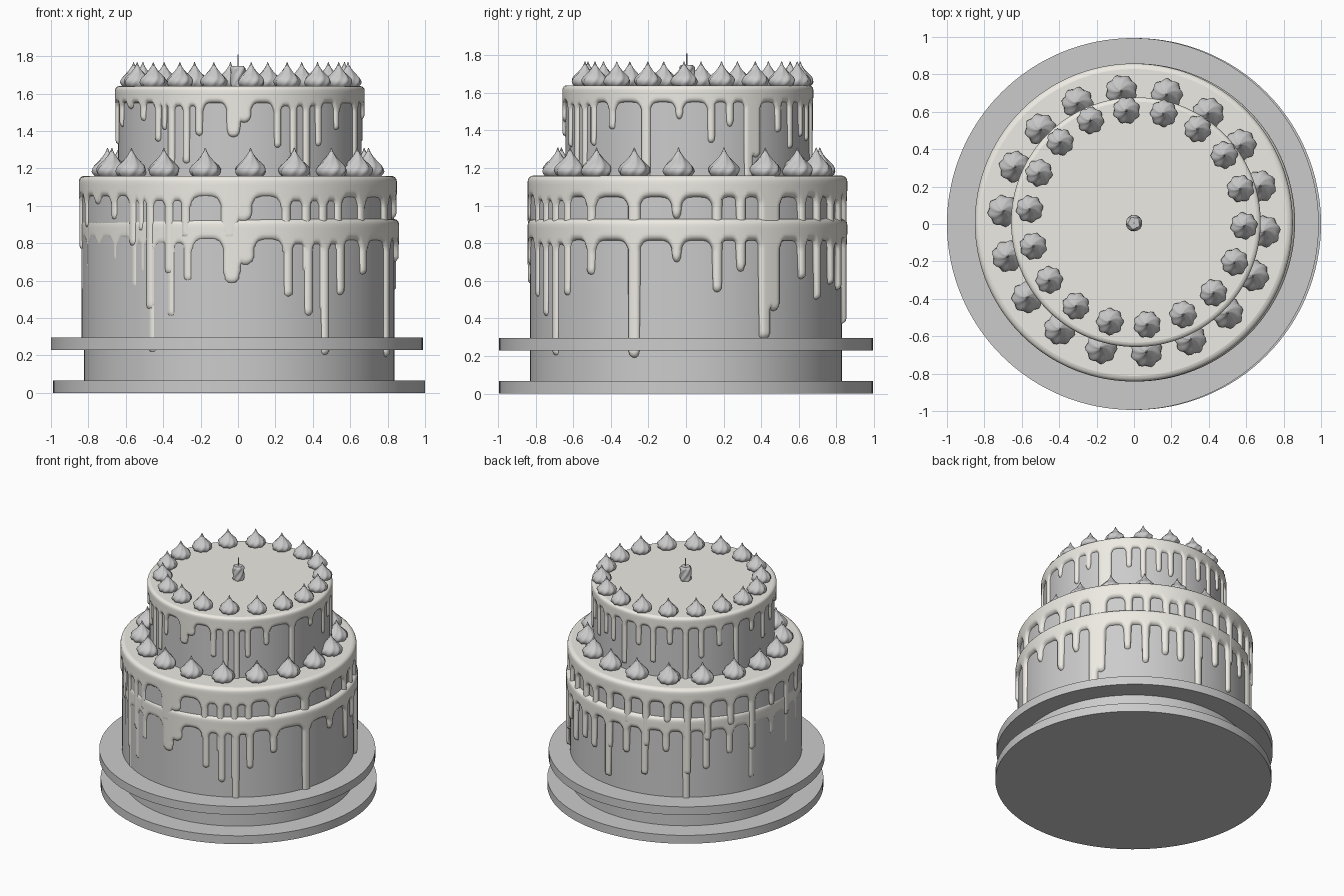
import bpy, bmesh, math
from math import sin, cos, pi, radians, sqrt

if "Cube" in bpy.data.objects:
    bpy.data.objects.remove(bpy.data.objects["Cube"])

cream = bpy.data.materials.new("cream_icing")
cream.diffuse_color = (0.85, 0.83, 0.77, 1)
cream.use_nodes = True
cream.node_tree.nodes["Principled BSDF"].inputs["Base Color"].default_value = cream.diffuse_color


def add_object(name, mesh, loc, scale=1.0):
    ob = bpy.data.objects.new(name, mesh)
    bpy.context.collection.objects.link(ob)
    ob.location = loc
    ob.scale = (scale,) * 3
    return ob


def cylinder(name, r, z0, z1, x=0.0, y=0.0, n=96):
    bpy.ops.mesh.primitive_cylinder_add(vertices=n, radius=r, depth=z1 - z0,
                                        location=(x, y, (z0 + z1) / 2))
    ob = bpy.context.object
    ob.name = name
    bpy.ops.object.shade_smooth_by_angle(angle=radians(35))
    return ob


def skin(name, rings, smooth=True):
    """Bridge equal-length rings of points and cap both ends."""
    bm = bmesh.new()
    vs = [[bm.verts.new(p) for p in ring] for ring in rings]
    n = len(vs[0])
    for a, b in zip(vs, vs[1:]):
        for i in range(n):
            j = (i + 1) % n
            bm.faces.new((a[i], a[j], b[j], b[i]))
    return bm, vs


def finish(bm, name):
    bmesh.ops.remove_doubles(bm, verts=bm.verts, dist=1e-5)
    bmesh.ops.recalc_face_normals(bm, faces=bm.faces)
    for f in bm.faces:
        f.smooth = len(f.verts) < 5
    me = bpy.data.meshes.new(name)
    bm.to_mesh(me)
    bm.free()
    return me


# Icing drips: angle from the front (towards +x), half width in degrees, length
DRIPS = [(-42, 1.7, .38), (-38, 1.2, .30), (-34, 1.9, .72), (-26, 1.8, .53),
         (-19.4, 1.8, .34), (-3, 3, .35), (2, 3.2, .25), (18, 1.9, .42),
         (26, 1.8, .52), (33, 1.9, .73), (40, 1.6, .41), (52, 1.8, .30),
         (70, 2, .74), (86, 1.5, .23), (101, 1.6, .39), (110, 1.5, .28),
         (119.5, 2.3, .64), (123.5, 2.2, .49), (137, 1.7, .32), (146, 1.7, .43),
         (156, 1.7, .35), (164, 1.5, .38), (174, 1.8, .56), (185, 1.6, .33),
         (195, 1.8, .48), (206, 1.6, .28), (216, 1.9, .68), (226, 1.6, .42),
         (238, 1.8, .32), (250, 1.8, .55), (263, 1.7, .26), (275, 1.6, .40),
         (286, 1.6, .28), (297, 1.8, .16), (308, 1.6, .24)]
R, CAKE, COLS = 0.85, 0.83, 720


def edge_depth(phi):
    """How far the icing hangs below its top at this angle."""
    best = 0
    for c, w, d in DRIPS:
        u = ((phi - c + 180) % 360 - 180) / w
        if abs(u) <= 1:
            best = max(best, d - radians(w) * R * (1 - sqrt(1 - u * u)))
    if best:
        return best
    left = min((phi - c) % 360 - w for c, w, d in DRIPS)
    right = min((c - phi) % 360 - w for c, w, d in DRIPS)
    gap = (left + right) / 2
    u = (left - right) / (left + right)
    top = 0.115 if gap > 2.6 else 0.14
    return top + min(radians(gap) * R, 0.08) * (1 - sqrt(max(0, 1 - u ** 4)))


def icing_mesh():
    step = 360 / COLS
    depth = [edge_depth(i * step) for i in range(COLS)]
    levels = [0, .003, .01, .018, .03] + [.05 + .016 * k for k in range(45)]
    rings = []
    for lv in levels:
        ring = []
        for i, d in enumerate(depth):
            dep = min(lv, d)
            dist = d - dep
            for k in range(1, 5):
                if min(depth[i - k], depth[(i + k) % COLS]) < dep - 1e-6:
                    dist = min(dist, k * radians(step) * R)
                    break
            q = min(1, dist / 0.03)
            r = CAKE - .006 + (R - CAKE + .006) * sqrt(1 - (1 - q) ** 2)
            if dep < .03:
                r -= .03 - sqrt(.03 ** 2 - (.03 - dep) ** 2)
            a = radians(i * step)
            ring.append((r * sin(a), -r * cos(a), -dep))
        rings.append(ring)
    bm, vs = skin("icing", rings)
    bm.faces.new(vs[0])
    return finish(bm, "icing")


def swirl_mesh(name, profile, lobes, ridge, twist, n=32):
    """Turned shape with twisted ridges."""
    rings = []
    for r, z in profile:
        ring = []
        for i in range(n):
            a = 2 * pi * i / n
            rr = r * (1 + ridge * cos(lobes * (a - twist * z)))
            ring.append((rr * cos(a), rr * sin(a), z))
        rings.append(ring)
    bm, vs = skin(name, rings)
    bm.faces.new(vs[0][::-1])
    bm.faces.new(vs[-1])
    return finish(bm, name)


# Two stacked boards with a large tier each; the stacks overlap
icing = icing_mesh()
icing.materials.append(cream)
for label, x, z in (("lower", .006, 0), ("upper", -.006, .23)):
    cylinder(label + "_board", .994, z, z + .066, x, 0, 128)
    cylinder(label + "_cake", CAKE, z + .06, z + .91, x, 0, 128)
    add_object(label + "_icing", icing, (x + .005, .008, z + .93))

# Small top tier
S = 0.785
cylinder("top_cake", CAKE * S, 1.06, 1.62, .01, .01, 128)
add_object("top_icing", icing, (.01, .01, 1.64), S)

# Piped cream swirls
profile = [(.75, 0), (.92, .08), (1, .18), (.98, .28), (.87, .38), (.68, .48),
           (.49, .58), (.33, .68), (.2, .78), (.1, .88), (.02, 1)]
swirl = swirl_mesh("swirl", [(r * .52, z) for r, z in profile], 8, .07, 1.3)
for label, r, cx, cy, z, h in (("lower", .70, 0, .015, 1.155, .155),
                               ("top", .575, .015, .035, 1.635, .133)):
    for i in range(18):
        a = radians(95.5 + 20 * i)
        ob = add_object(f"{label}_swirl_{i}", swirl,
                        (cx + r * cos(a), cy + r * sin(a), z), h)
        ob.rotation_euler.z = a

# Twisted candle and wick
body = [(.036, 0)] + [(.04, .01 + .01 * k) for k in range(10)] + [(.03, .112)]
add_object("candle", swirl_mesh("candle", body, 5, .1, 18), (0, .005, 1.636))
cylinder("candle_wick", .004, 1.74, 1.81, 0, .005, 10)
